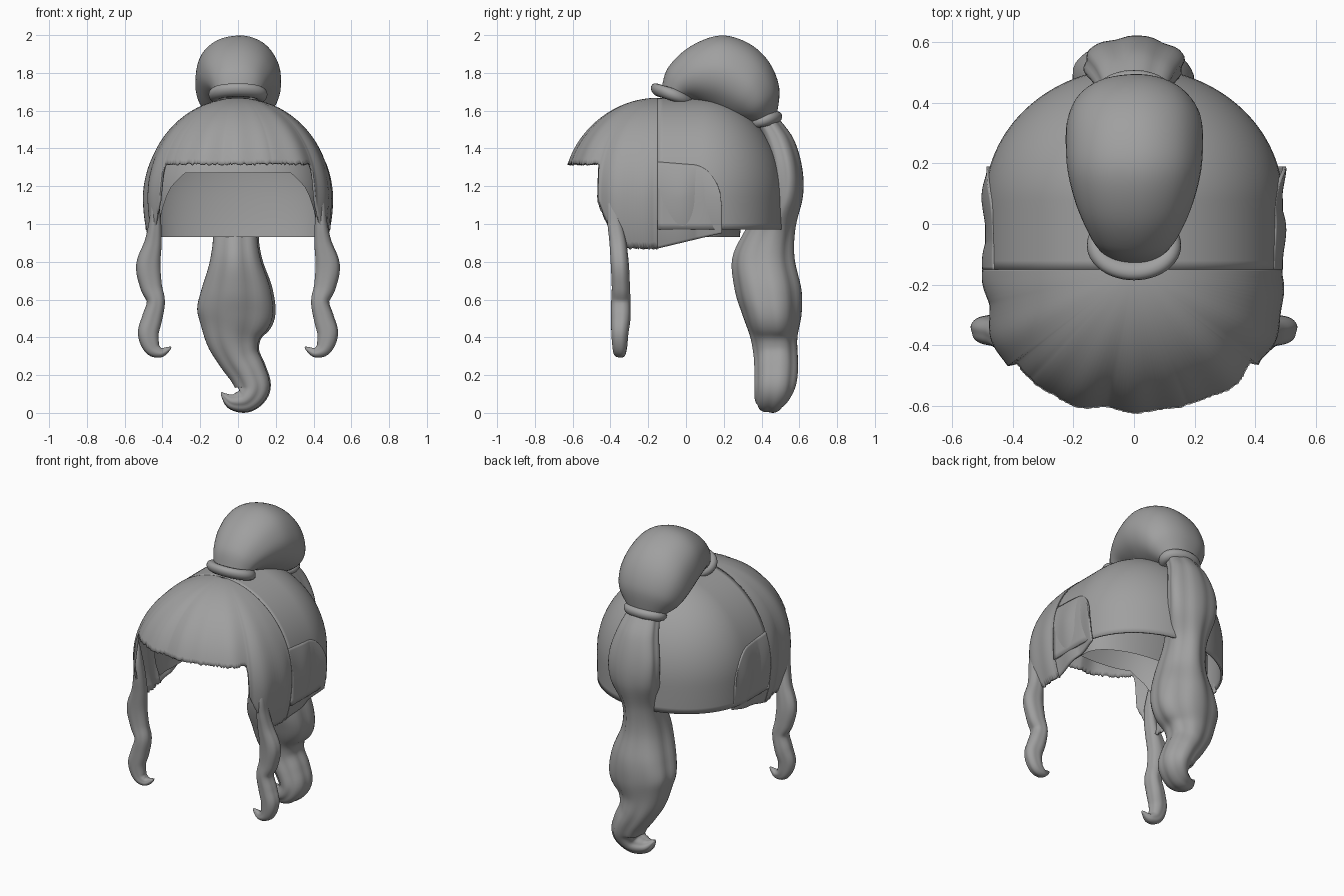
import bpy, bmesh, math, random
from mathutils import Vector

random.seed(4)
cube = bpy.data.objects.get("Cube")
if cube:
    bpy.data.objects.remove(cube, do_unlink=True)

mat = bpy.data.materials.new("hair_grey")
mat.use_nodes = True
GREY = (0.35, 0.35, 0.35, 1)
mat.diffuse_color = GREY
mat.node_tree.nodes["Principled BSDF"].inputs["Base Color"].default_value = GREY


def finish(name, bm, thickness=0, angle=50):
    bmesh.ops.remove_doubles(bm, verts=bm.verts, dist=0.0004)
    mesh = bpy.data.meshes.new(name)
    bm.to_mesh(mesh)
    bm.free()
    obj = bpy.data.objects.new(name, mesh)
    bpy.context.collection.objects.link(obj)
    mesh.materials.append(mat)
    if thickness:
        mod = obj.modifiers.new("thickness", "SOLIDIFY")
        mod.thickness = thickness
        mod.offset = -1
    bpy.ops.object.select_all(action="DESELECT")
    obj.select_set(True)
    bpy.context.view_layer.objects.active = obj
    bpy.ops.object.shade_smooth_by_angle(angle=math.radians(angle))


def grid(bm, rows, closed=False):
    rows = [[bm.verts.new(p) for p in row] for row in rows]
    for r, q in zip(rows, rows[1:]):
        n = len(r)
        for j in range(n if closed else n - 1):
            k = (j + 1) % n
            bm.faces.new((r[j], r[k], q[k], q[j]))
    return rows


def ramp(x, points):
    """Straight-line interpolation through (x, value) pairs."""
    if x <= points[0][0]:
        return points[0][1]
    for (a, u), (b, v) in zip(points, points[1:]):
        if x <= b:
            return u + (v - u) * (x - a) / (b - a)
    return points[-1][1]


# Head shape: a dome swept round a stadium-shaped plan with squared front corners
MID_Z, RISE, RADIUS = 1.15, 0.52, 0.495


def dome_angle(z):
    return math.acos(max(-1, min(1, (z - MID_Z) / RISE)))


def dome(name, stations, scale=1.0, ripple=0.0, thickness=0.0, tuck=0.75,
         front=1.0, back=0.89, steps=28):
    """Stations are (centre y, heading in degrees, top z or None, bottom z)."""
    bm, rows = bmesh.new(), []
    for cy, deg, top, bottom in stations:
        th = math.radians(deg)
        start = 0 if top is None else dome_angle(top)
        end = dome_angle(bottom)
        ahead = math.cos(th) > 0
        depth = front if ahead else back
        square = 1 + 0.07 * math.sin(2 * th) ** 2 if ahead else 1
        lobe = abs(math.sin(th * 5.5 + cy * 14)) + 0.4 * math.sin(th * 17 + cy * 30)
        row = []
        for j in range(steps + 1):
            a = start + (end - start) * j / steps
            z = MID_Z + RISE * math.cos(a) * (scale if a < math.pi / 2 else 1)
            bend = a if a < math.pi / 2 else math.pi / 2 + (a - math.pi / 2) * tuck
            # strands fade out where the side hair meets the crown
            fade = 1 - abs(math.sin(th)) ** 8 * ramp(z, [(1.15, 0), (1.38, 1)])
            r = RADIUS * scale * square * math.sin(bend)
            r *= 1 + ripple * (lobe - 0.35) * min(1, a) * fade
            row.append((r * math.sin(th), cy - r * math.cos(th) * depth, z))
        rows.append(row)
    grid(bm, rows)
    finish(name, bm, thickness)


FRONT_Y, BACK_Y = -0.15, 0.08

# Fringe and front side hair, with a ragged lower edge
edge = [(51.5, 1.32), (52.5, 1.12), (60, 0.97), (70, 0.87), (90, 0.87)]
fringe = []
for i in range(-120, 121):
    d = i * 0.75
    fringe.append((FRONT_Y, d, None, ramp(abs(d), edge) + random.uniform(-0.006, 0.006)))
dome("front_hair", fringe, scale=0.996, ripple=0.024, thickness=0.012)

# Side hair running back below the crown, with a rounded upper corner
for side, heading in (("left", 90), ("right", -90)):
    panel = []
    for i in range(41):
        y = FRONT_Y + 0.34 * i / 40
        corner = max(0.0, (y - 0.04) / 0.15)
        top = 1.33 - 0.08 * (y - FRONT_Y) - 0.21 * (1 - math.sqrt(max(0, 1 - corner ** 2)))
        panel.append((y, heading, top, 0.87 + 0.24 * (y - FRONT_Y)))
    if side == "right":
        panel.reverse()
    dome(side + "_side_hair", panel, scale=0.996, ripple=0.024, thickness=0.012)

# Crown and back of the hair
slide = [FRONT_Y + (BACK_Y - FRONT_Y) * i / 8 for i in range(9)]
back = [(y, 90, None, 0.97) for y in slide]
back += [(BACK_Y, 90 + 3 * i, None, 0.97) for i in range(1, 60)]
back += [(y, 270, None, 0.97) for y in reversed(slide)]
dome("back_hair", back, scale=0.993, thickness=0.012, tuck=0.3)

# Inner cap with the face opening and a wall at the nape
opening = [(36, 1.28), (46, 1.2), (66, 0.94), (90, 0.93)]
cap = [(-0.05, d, None, ramp(abs(d), opening)) for d in range(-90, 91, 2)]
cap += [(BACK_Y, 90 + 3 * i, None, 0.93) for i in range(61)]
cap.append((-0.05, 270, None, 0.93))
dome("inner_cap", cap, scale=0.93, front=0.82, back=0.47)


def smooth_path(points, sub=6):
    """Catmull-Rom interpolation of equal-length tuples."""
    p = [points[0]] + list(points) + [points[-1]]
    out = []
    for a, b, c, d in zip(p, p[1:], p[2:], p[3:]):
        for s in range(sub):
            t = s / sub
            out.append([0.5 * (2 * v + (w - u) * t + (2 * u - 5 * v + 4 * w - x) * t * t
                               + (3 * v - u - 3 * w + x) * t ** 3)
                        for u, v, w, x in zip(a, b, c, d)])
    return out + [list(points[-1])]


def loft(name, sections, groove=0.0, lobes=7, sides=48):
    """Skin a list of (centre, axis, axis) ellipses and cap both ends."""
    bm, rows = bmesh.new(), []
    for c, u, v in sections:
        row = []
        for k in range(sides):
            f = 2 * math.pi * k / sides
            g = 1 - groove * (0.5 + 0.5 * math.cos(lobes * f + 0.8)) ** 2
            row.append(c + g * (u * math.cos(f) + v * math.sin(f)))
        rows.append(row)
    rings = grid(bm, rows, closed=True)
    bm.faces.new(rings[0])
    bm.faces.new(rings[-1])
    bmesh.ops.recalc_face_normals(bm, faces=bm.faces)
    finish(name, bm, angle=70)


def lock(name, points, mirror=1, groove=0.0, lobes=7):
    """Points are (x, y, z, half width, half depth) along a hanging lock."""
    path = smooth_path(points)
    sections = []
    for i, (x, y, z, w, d) in enumerate(path):
        a, b = path[max(i - 2, 0)], path[min(i + 2, len(path) - 1)]
        t = Vector((b[0] - a[0], 0, b[2] - a[2])).normalized()
        sections.append((Vector((x * mirror, y, z)),
                         Vector((-t.z * w * mirror, 0, t.x * w)), Vector((0, d, 0))))
    loft(name, sections, groove, lobes)


# Wavy front locks growing out of the side hair
wave = [(0.44, -0.385, 1.22, 0.004, 0.006), (0.44, -0.385, 1.1, 0.024, 0.034),
        (0.44, -0.375, 1.0, 0.035, 0.042), (0.45, -0.36, 0.9, 0.048, 0.047),
        (0.475, -0.35, 0.78, 0.067, 0.05), (0.46, -0.345, 0.67, 0.06, 0.05),
        (0.435, -0.345, 0.59, 0.05, 0.053), (0.455, -0.345, 0.5, 0.056, 0.053),
        (0.475, -0.35, 0.42, 0.057, 0.047), (0.455, -0.35, 0.345, 0.045, 0.04),
        (0.41, -0.35, 0.32, 0.028, 0.032), (0.37, -0.35, 0.338, 0.013, 0.015),
        (0.355, -0.35, 0.35, 0.003, 0.004)]
for side, m in (("left", 1), ("right", -1)):
    lock(side + "_front_lock", wave, m, groove=0.08, lobes=4)

# Long tail hanging down the back
lock("back_tail", [
    (0, 0.42, 1.56, 0.1, 0.07), (0, 0.485, 1.45, 0.135, 0.085),
    (0, 0.525, 1.3, 0.17, 0.09), (0, 0.52, 1.15, 0.165, 0.1),
    (-0.01, 0.45, 0.98, 0.125, 0.13), (-0.01, 0.41, 0.82, 0.14, 0.165),
    (-0.005, 0.435, 0.65, 0.195, 0.177), (-0.01, 0.455, 0.52, 0.212, 0.157),
    (-0.02, 0.465, 0.4, 0.16, 0.125), (0.005, 0.475, 0.3, 0.118, 0.117),
    (0.055, 0.477, 0.21, 0.103, 0.115), (0.08, 0.47, 0.13, 0.095, 0.107),
    (0.04, 0.45, 0.067, 0.07, 0.085), (-0.03, 0.44, 0.06, 0.045, 0.055),
    (-0.075, 0.44, 0.092, 0.016, 0.02), (-0.087, 0.44, 0.11, 0.003, 0.004)],
    groove=0.08, lobes=6)

# Bun arching from the front tie to the back tie:
# (outer y, outer z, inner y, inner z, half width)
bun = smooth_path([
    (-0.13, 1.72, 0.0, 1.65, 0.12), (-0.095, 1.83, 0.04, 1.65, 0.15),
    (0.02, 1.94, 0.09, 1.63, 0.19), (0.18, 2.0, 0.15, 1.6, 0.22),
    (0.33, 1.96, 0.2, 1.57, 0.228), (0.44, 1.86, 0.25, 1.55, 0.222),
    (0.495, 1.72, 0.29, 1.54, 0.19), (0.48, 1.57, 0.33, 1.53, 0.12)])
loft("top_bun", [(Vector((0, (oy + iy) / 2, (oz + iz) / 2)),
                  Vector((0, (oy - iy) / 2, (oz - iz) / 2)), Vector((w, 0, 0)))
                 for oy, oz, iy, iz, w in bun], groove=0.015, lobes=5)


# Hair ties
def tie(name, y, z, rx, ry, tilt):
    bm, rows, thick = bmesh.new(), [], 0.034
    for f in (math.tau * i / 48 for i in range(49)):
        row = []
        for g in (math.tau * j / 16 for j in range(16)):
            dy = (ry + thick * math.cos(g)) * math.sin(f)
            row.append(((rx + thick * math.cos(g)) * math.cos(f), y + dy,
                        z + thick * math.sin(g) + dy * tilt))
        rows.append(row)
    grid(bm, rows, closed=True)
    bmesh.ops.recalc_face_normals(bm, faces=bm.faces)
    finish(name, bm)


tie("front_hair_tie", -0.07, 1.685, 0.122, 0.082, -0.3)
tie("back_hair_tie", 0.415, 1.55, 0.105, 0.06, 0.2)
